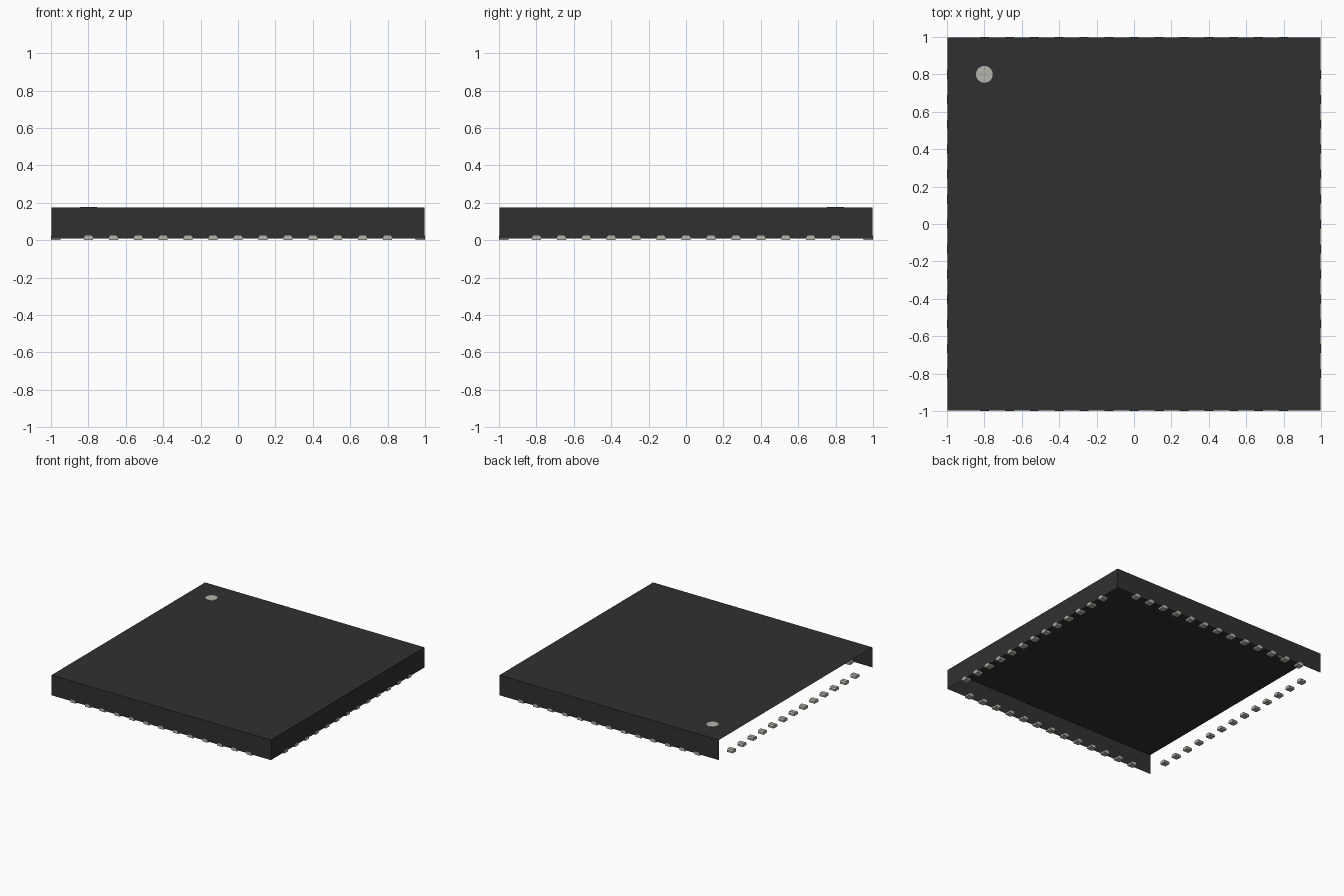
import bpy, bmesh, math
from mathutils import Matrix, Vector

old = bpy.data.objects.get("Cube")
if old:
    bpy.data.objects.remove(old, do_unlink=True)

BODY_HALF = 0.997          # half width of the package body
BODY_Z = (0.01, 0.175)     # bottom and top of the body
PIN_COUNT, PIN_PITCH = 13, 0.8 / 6
PIN_LENGTH = 0.05


def material(name, rgb, rough):
    mat = bpy.data.materials.new(name)
    mat.use_nodes = True
    mat.diffuse_color = (*rgb, 1)
    bsdf = mat.node_tree.nodes["Principled BSDF"]
    bsdf.inputs["Base Color"].default_value = (*rgb, 1)
    bsdf.inputs["Roughness"].default_value = rough
    return mat


def add_object(name, bm, mat):
    mesh = bpy.data.meshes.new(name)
    bm.to_mesh(mesh)
    bm.free()
    mesh.materials.append(mat)
    obj = bpy.data.objects.new(name, mesh)
    bpy.context.collection.objects.link(obj)
    return obj


black = material("black plastic", (0.030, 0.030, 0.030), 0.6)
metal = material("pale grey metal", (0.46, 0.46, 0.41), 0.5)

# Body shell: a lid with three walls, open below and on the -x side
bm = bmesh.new()
height = BODY_Z[1] - BODY_Z[0]
bmesh.ops.create_cube(bm, size=1, matrix=(
    Matrix.Translation((0, 0, sum(BODY_Z) / 2))
    @ Matrix.Diagonal((2 * BODY_HALF, 2 * BODY_HALF, height, 1))))
bm.normal_update()
open_sides = [f for f in bm.faces if f.normal.x < -0.5 or f.normal.z < -0.5]
bmesh.ops.delete(bm, geom=open_sides, context='FACES')
add_object("package_body", bm, black)

# Round pin-one marker on the lid
bm = bmesh.new()
bmesh.ops.create_cone(bm, cap_ends=True, segments=32, radius1=0.045,
                      radius2=0.045, depth=0.004,
                      matrix=Matrix.Translation((-0.8, 0.8, BODY_Z[1])))
add_object("pin_one_marker", bm, metal)

# Contact pads: one chamfered profile extruded inwards, repeated on each side
PROFILE = [(-0.024, 0), (0.024, 0), (0.024, 0.014),
           (0.016, 0.025), (-0.016, 0.025), (-0.024, 0.014)]


def add_pin(bm, offset, turn):
    verts = [bm.verts.new(turn @ Vector((offset + x, -1, z))) for x, z in PROFILE]
    face = bm.faces.new(verts)
    res = bmesh.ops.extrude_face_region(bm, geom=[face], use_keep_orig=True)
    new = [g for g in res["geom"] if isinstance(g, bmesh.types.BMVert)]
    bmesh.ops.translate(bm, verts=new, vec=turn @ Vector((0, PIN_LENGTH, 0)))


for i, side in enumerate(("front", "left", "back", "right")):
    turn = Matrix.Rotation(i * math.pi / 2, 3, 'Z')
    bm = bmesh.new()
    for k in range(PIN_COUNT):
        add_pin(bm, (k - (PIN_COUNT - 1) / 2) * PIN_PITCH, turn)
    bmesh.ops.recalc_face_normals(bm, faces=bm.faces[:])
    add_object(side + "_pins", bm, metal)
